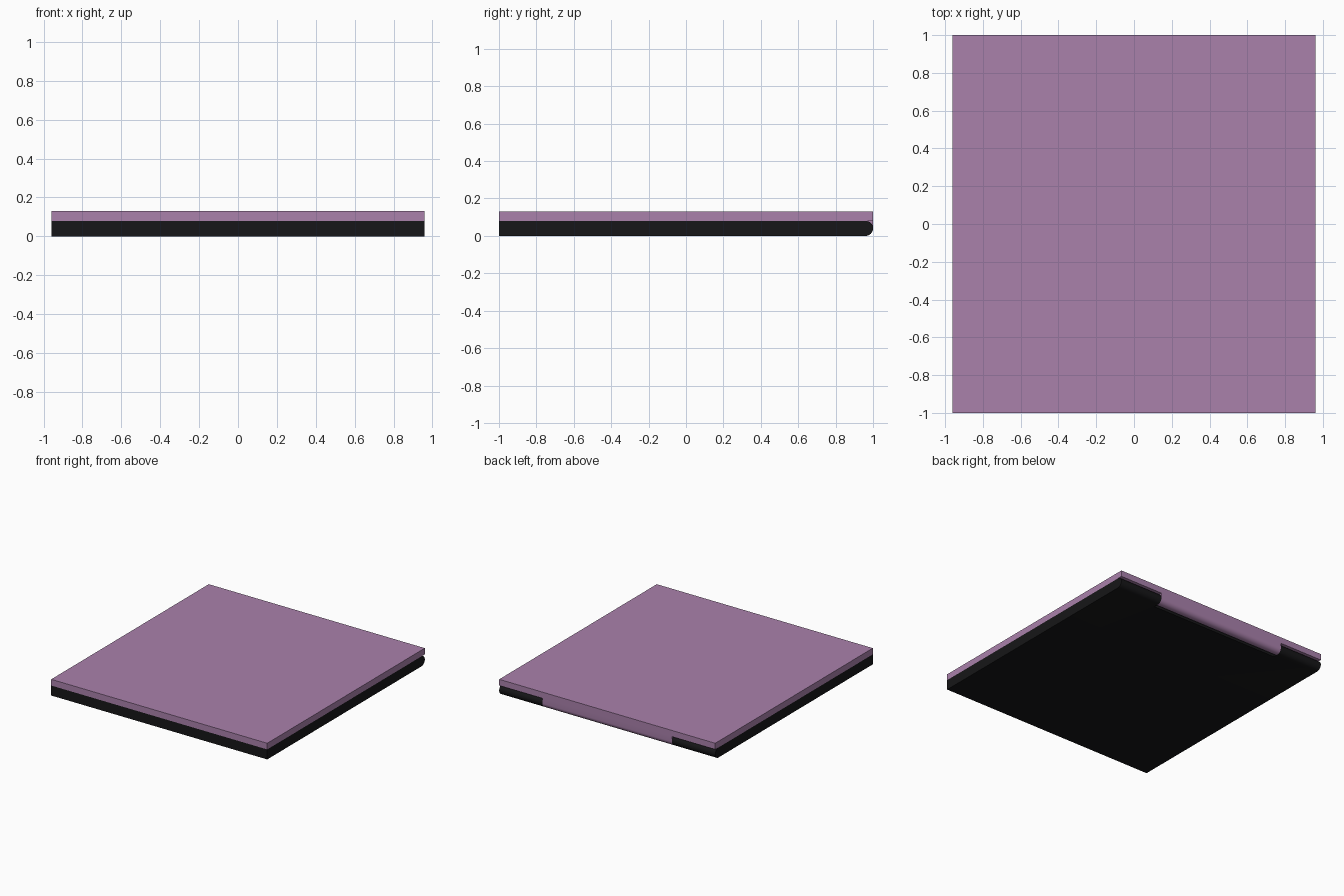
import bpy, bmesh
from math import sin, cos, pi, radians

if "Cube" in bpy.data.objects:
    bpy.data.objects.remove(bpy.data.objects["Cube"])

W, T, R = 0.96, 0.08, 0.04      # half width, base thickness, hinge radius
HINGE = 0.575                   # half length of the centre hinge
YC = 1 - R                      # hinge axis


def material(name, rgb):
    m = bpy.data.materials.new(name)
    m.diffuse_color = (*rgb, 1)
    m.use_nodes = True
    m.node_tree.nodes["Principled BSDF"].inputs["Base Color"].default_value = m.diffuse_color
    return m


def prism(name, profile, half, mat):
    """Extrude a (y, z) profile along x from -half to half."""
    bm = bmesh.new()
    face = bm.faces.new([bm.verts.new((-half, y, z)) for y, z in profile])
    ext = bmesh.ops.extrude_face_region(bm, geom=[face])["geom"]
    bmesh.ops.translate(bm, vec=(2 * half, 0, 0),
                        verts=[v for v in ext if isinstance(v, bmesh.types.BMVert)])
    bmesh.ops.recalc_face_normals(bm, faces=bm.faces)
    me = bpy.data.meshes.new(name)
    bm.to_mesh(me)
    bm.free()
    ob = bpy.data.objects.new(name, me)
    bpy.context.collection.objects.link(ob)
    if mat:
        me.materials.append(mat)
    return ob


def arc(a0, a1, n):
    return [(YC + R * cos(a0 + (a1 - a0) * i / n), R + R * sin(a0 + (a1 - a0) * i / n))
            for i in range(n + 1)]


def smooth(ob):
    bpy.ops.object.select_all(action='DESELECT')
    ob.select_set(True)
    bpy.context.view_layer.objects.active = ob
    bpy.ops.object.shade_smooth_by_angle(angle=radians(30))


purple = material("purple_shell", (0.40, 0.22, 0.41))
black = material("black_body", (0.008, 0.008, 0.009))

# Base slab with a rounded back edge
base = prism("base", [(-1, T), (-1, 0)] + arc(-pi / 2, pi / 2, 16), W, black)

# Notch in the back edge for the hinge
notch = prism("hinge_notch_cutter", [(1 - 2 * R, -0.1), (1.1, -0.1), (1.1, 0.2), (1 - 2 * R, 0.2)],
              HINGE, None)
notch.hide_render = True
notch.hide_set(True)
cut = base.modifiers.new("notch", 'BOOLEAN')
cut.operation = 'DIFFERENCE'
cut.solver = 'EXACT'
cut.object = notch

# Flat lid
lid = prism("lid", [(-1, T), (1, T), (1, 0.13), (-1, 0.13)], W, purple)

# Centre hinge: square on top, half round below
hinge = prism("hinge", [(1 - 2 * R, T)] + arc(-pi, 0, 16) + [(1, T)], HINGE, purple)

for ob in (base, hinge):
    smooth(ob)
